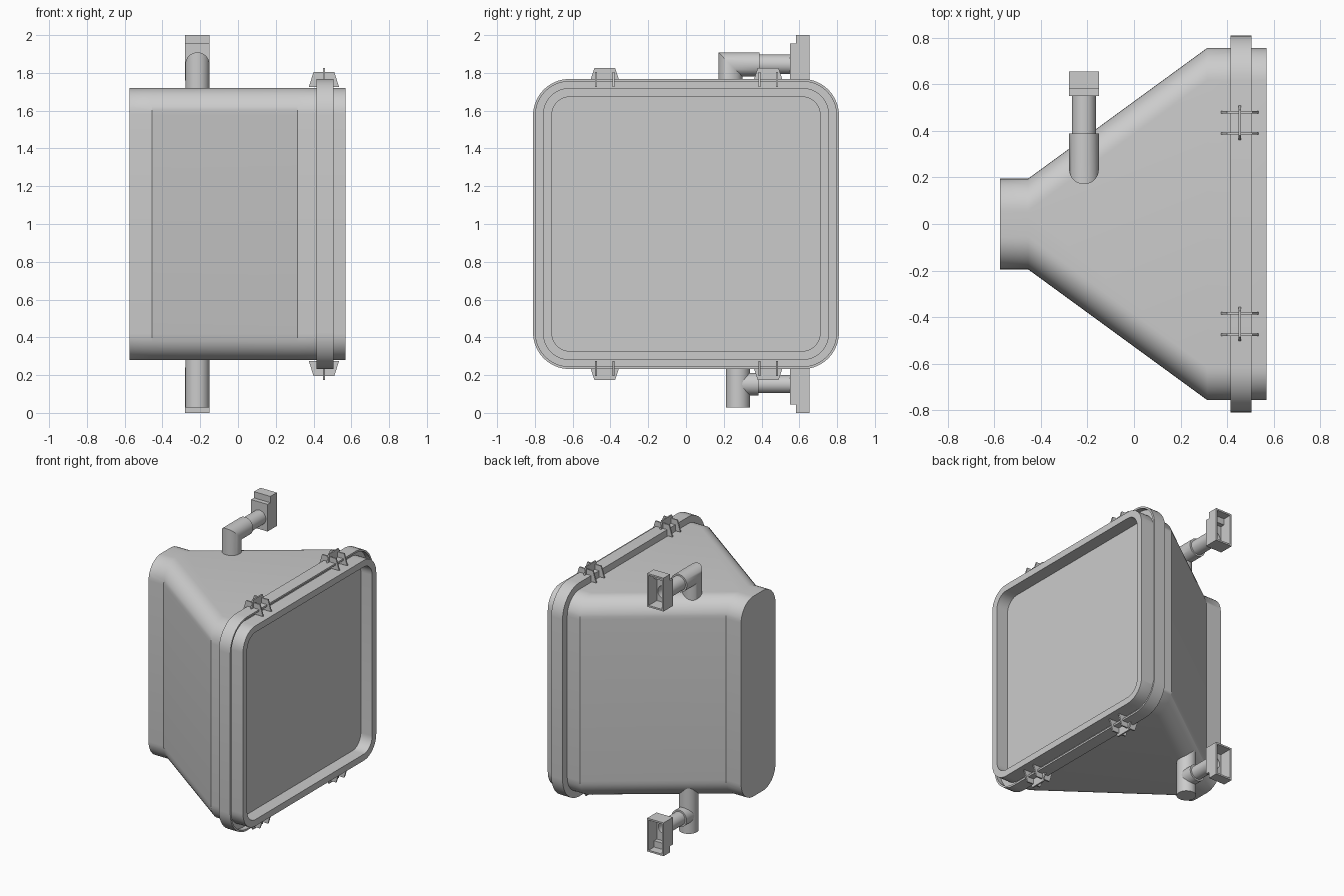
import bpy, bmesh, math
from mathutils import Vector, Matrix

if "Cube" in bpy.data.objects:
    bpy.data.objects.remove(bpy.data.objects["Cube"], do_unlink=True)

grey = bpy.data.materials.new("plain_grey")
grey.use_nodes = True
grey.diffuse_color = (0.6, 0.6, 0.6, 1)
grey.node_tree.nodes["Principled BSDF"].inputs["Base Color"].default_value = grey.diffuse_color

MID = 1.0       # height of the housing's centre
PIPE_X = -0.215


def finish(name, bm, smooth=True):
    bmesh.ops.recalc_face_normals(bm, faces=bm.faces)
    mesh = bpy.data.meshes.new(name)
    bm.to_mesh(mesh)
    bm.free()
    mesh.materials.append(grey)
    ob = bpy.data.objects.new(name, mesh)
    bpy.context.collection.objects.link(ob)
    if smooth:
        bpy.ops.object.select_all(action='DESELECT')
        ob.select_set(True)
        bpy.context.view_layer.objects.active = ob
        bpy.ops.object.shade_smooth_by_angle(angle=math.radians(35))
    return ob


def rounded_ring(bm, x, hy, hz, r, seg=10):
    """Rounded rectangle in the plane of constant x."""
    ring = []
    for k, (sy, sz) in enumerate([(1, 1), (-1, 1), (-1, -1), (1, -1)]):
        for i in range(seg + 1):
            a = math.pi / 2 * (k + i / seg)
            ring.append(bm.verts.new((x, sy * (hy - r) + r * math.cos(a),
                                      MID + sz * (hz - r) + r * math.sin(a))))
    return ring


def loft(name, sections, closed=False):
    bm = bmesh.new()
    rings = [rounded_ring(bm, *s) for s in sections]
    pairs = list(zip(rings, rings[1:]))
    if closed:
        pairs.append((rings[-1], rings[0]))
    else:
        bm.faces.new(rings[0])
        bm.faces.new(rings[-1])
    for a, b in pairs:
        n = len(a)
        for i in range(n):
            j = (i + 1) % n
            bm.faces.new((a[i], a[j], b[j], b[i]))
    return finish(name, bm)


def sweep(name, rings_of_points, cap_ends=True):
    """Join rings of points into a tube."""
    bm = bmesh.new()
    rings = [[bm.verts.new(p) for p in ring] for ring in rings_of_points]
    for a, b in zip(rings, rings[1:]):
        for i in range(len(a)):
            j = (i + 1) % len(a)
            bm.faces.new((a[i], a[j], b[j], b[i]))
    if cap_ends:
        bm.faces.new(rings[0])
        bm.faces.new(rings[-1])
    return finish(name, bm)


def circle_y(y, z, r, n=32):
    return [(PIPE_X + r * math.cos(math.tau * i / n), y, z + r * math.sin(math.tau * i / n))
            for i in range(n)]


def circle_z(y, z, r, n=32):
    return [(PIPE_X + r * math.cos(math.tau * i / n), y + r * math.sin(math.tau * i / n), z)
            for i in range(n)]


def box(name, lo, hi):
    bm = bmesh.new()
    bmesh.ops.create_cube(bm, size=1)
    lo, hi = Vector(lo), Vector(hi)
    for v in bm.verts:
        v.co = Vector([(lo[i] + hi[i]) / 2 + v.co[i] * (hi[i] - lo[i]) for i in range(3)])
    return finish(name, bm, False)


def plate(name, outline, thickness, place):
    """Flat plate: outline in (u, z), place maps (u, t, z) to a position."""
    bm = bmesh.new()
    sides = [[bm.verts.new(place(u, t, z)) for u, z in outline]
             for t in (-thickness / 2, thickness / 2)]
    n = len(outline)
    for s in sides:
        bm.faces.new(s)
    for i in range(n):
        j = (i + 1) % n
        bm.faces.new((sides[0][i], sides[0][j], sides[1][j], sides[1][i]))
    return finish(name, bm, False)


# Tapered housing with the recessed front panel
loft("housing", [
    (-0.575, 0.195, 0.72, 0.14), (-0.455, 0.195, 0.72, 0.14),
    (0.315, 0.757, 0.72, 0.14), (0.57, 0.757, 0.72, 0.14),
    (0.57, 0.71, 0.673, 0.095), (0.48, 0.71, 0.673, 0.095)])

# Clamp band around the housing, with a thin front lip
loft("clamp_band", [(x, 0.757 + o, 0.715 + o, 0.14 + o) for x, o in [
    (0.415, -0.02), (0.415, 0.053), (0.505, 0.053),
    (0.505, 0.04), (0.47, 0.04), (0.47, -0.02)]], closed=True)

# Latches: one plate along the band crossed by two plates
for side, s in (("top", 1), ("bottom", -1)):
    for hand, y0 in (("left", 0.435), ("right", -0.43)):
        base = f"{side}_{hand}_latch"
        plate(base + "_spine", [(-0.08, 0.75), (0.08, 0.75), (0.055, 0.825), (-0.055, 0.825)],
              0.01, lambda u, t, z: (0.455 + t, y0 + u, MID + s * z))
        for k in (-1, 1):
            plate(f"{base}_fin_{'a' if k < 0 else 'b'}",
                  [(-0.08, 0.725), (0.08, 0.725), (0.055, 0.805), (-0.055, 0.805)],
                  0.01, lambda u, t, z: (0.455 + u, y0 + k * 0.046 + t, MID + s * z))

# Top elbow: mitred where the upright meets the arm
R = 0.064
mitre = [(x, y, 1.845 - (y - 0.235)) for x, y, z in circle_z(0.235, 0, R)]
arm_end = [(x, 0.388, 1.845 - (y - 0.235)) for x, y, z in mitre]
sweep("top_elbow", [circle_z(0.235, 1.6, R), mitre, arm_end])

# Bottom tee: upright with a side arm
sweep("bottom_upright", [circle_z(0.275, 0.4, R), circle_z(0.275, 0.028, R)])
sweep("bottom_arm", [circle_y(0.275, 0.152, 0.06), circle_y(0.385, 0.152, 0.06)])

# Hollow connecting tubes and open-backed mounting brackets
for side, s, z0, r in (("top", 1, 1.845, 0.052), ("bottom", -1, 0.152, 0.048)):
    inner = r - 0.006
    sweep(f"{side}_tube", [circle_y(0.38, z0, r), circle_y(0.562, z0, r),
                           circle_y(0.562, z0, inner), circle_y(0.40, z0, inner)])

    def zspan(a, b):
        return sorted((MID + s * a, MID + s * b))

    def block(name, hx, y_range, heights):
        z = zspan(*heights)
        return box(name, (PIPE_X - hx, y_range[0], z[0]), (PIPE_X + hx, y_range[1], z[1]))

    wall = 0.012
    # stepped side outline extruded across the width
    outline = [(0.55, 0.76), (0.655, 0.76), (0.655, 1.0), (0.582, 1.0), (0.582, 0.955), (0.55, 0.955)]
    bracket = plate(f"{side}_bracket", outline, 0.13,
                    lambda u, t, z: (PIPE_X + t, u, MID + s * z))
    cutters = [block(f"{side}_cavity_cutter", 0.065 - wall, (0.594, 0.7), (0.76 + wall, 1.0 - wall)),
               block(f"{side}_step_cutter", 0.065 - wall, (0.562, 0.65), (0.76 + wall, 0.955 - wall)),
               sweep(f"{side}_bore_cutter", [circle_y(0.5, z0, inner), circle_y(0.62, z0, inner)])]
    for c in cutters:
        c.hide_render = True
        c.hide_set(True)
        c.display_type = 'WIRE'
        m = bracket.modifiers.new("cut", 'BOOLEAN')
        m.operation = 'DIFFERENCE'
        m.solver = 'EXACT'
        m.object = c
